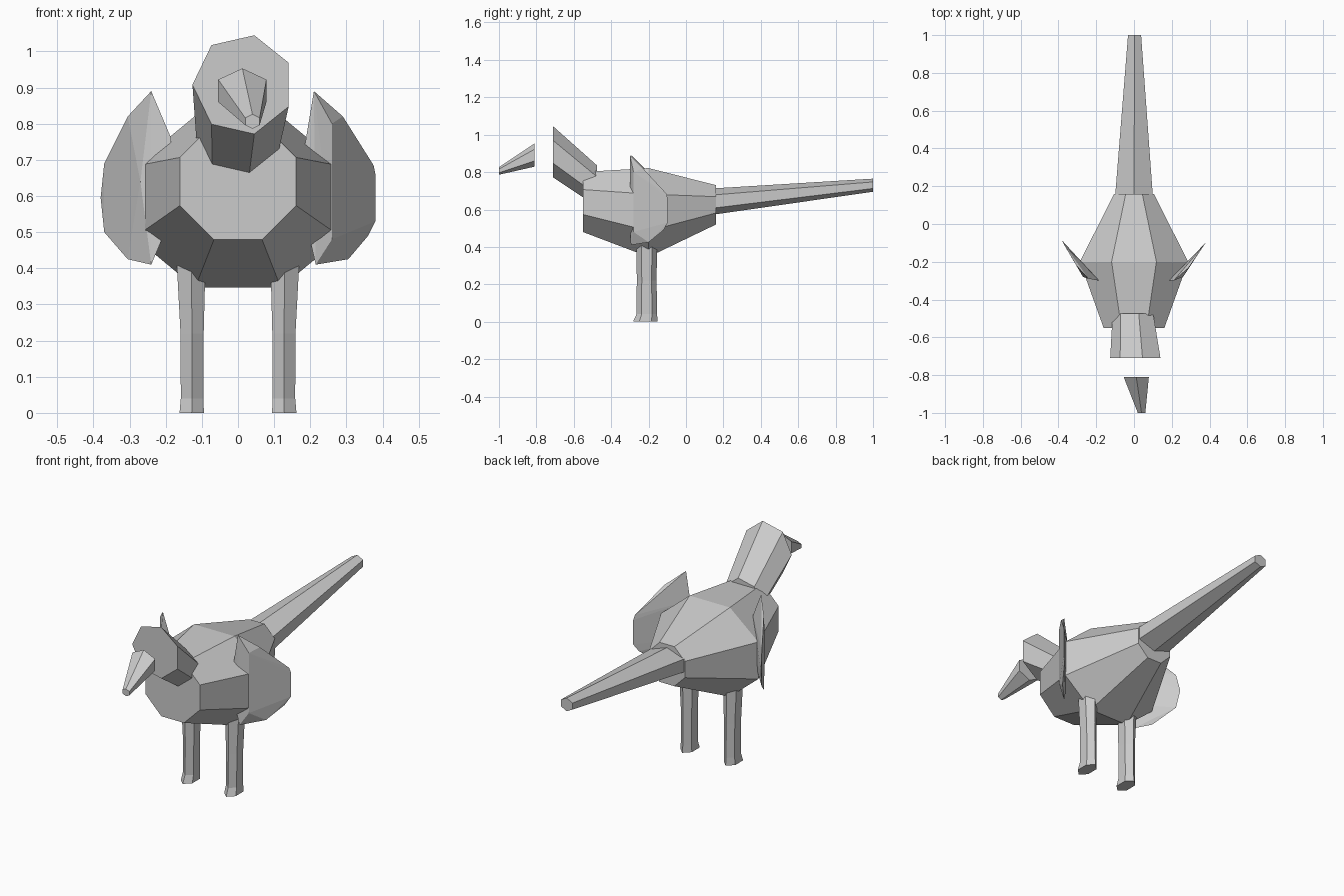
import bpy, bmesh
from math import cos, sin, radians, pi

cube = bpy.data.objects.get("Cube")
if cube:
    bpy.data.objects.remove(cube, do_unlink=True)

grey = bpy.data.materials.new("light_grey")
grey.use_nodes = True
grey.diffuse_color = (0.6, 0.6, 0.6, 1)
grey.node_tree.nodes["Principled BSDF"].inputs["Base Color"].default_value = (0.6, 0.6, 0.6, 1)


def finish(name, bm):
    bmesh.ops.recalc_face_normals(bm, faces=bm.faces)
    mesh = bpy.data.meshes.new(name)
    bm.to_mesh(mesh)
    bm.free()
    mesh.materials.append(grey)
    obj = bpy.data.objects.new(name, mesh)
    bpy.context.collection.objects.link(obj)


def loft(name, sides, start, rings, upright=False):
    """Capped loft; each ring is (position along axis, centre u, centre v, radius u, radius v)."""
    bm = bmesh.new()
    loops = []
    for t, cu, cv, ru, rv in rings:
        loop = []
        for i in range(sides):
            a = radians(start) + 2 * pi * i / sides
            u, v = cu + ru * cos(a), cv + rv * sin(a)
            loop.append(bm.verts.new((u, v, t) if upright else (u, t, v)))
        loops.append(loop)
    for a, b in zip(loops, loops[1:]):
        for i in range(sides):
            j = (i + 1) % sides
            bm.faces.new((a[i], a[j], b[j], b[i]))
    bm.faces.new(loops[0])
    bm.faces.new(loops[-1])
    finish(name, bm)


def hull(name, points):
    bm = bmesh.new()
    for p in points:
        bm.verts.new(p)
    res = bmesh.ops.convex_hull(bm, input=bm.verts)
    loose = {v for v in res["geom_interior"] if isinstance(v, bmesh.types.BMVert)}
    bmesh.ops.delete(bm, geom=list(loose), context="VERTS")
    finish(name, bm)


# Eight-sided body
loft("body", 8, 22.5, [
    (-0.55, 0, 0.64, 0.174, 0.174),
    (-0.20, 0, 0.584, 0.31, 0.257),
    (0.16, 0, 0.625, 0.114, 0.114)])

# Long tapering tail
loft("tail", 6, 90, [(0.15, 0, 0.643, 0.115, 0.07),
                     (1.0, 0.003, 0.73, 0.04, 0.035)])

# Seven-sided sheared head, with a separate beak in front
loft("head", 7, 180, [(-0.71, 0.014, 0.908, 0.14, 0.14),
                      (-0.475, 0, 0.725, 0.113, 0.113)])
loft("beak", 6, 90, [(-1.0, 0.04, 0.806, 0.023, 0.02),
                     (-0.81, 0.012, 0.891, 0.077, 0.062)])

# Legs with slightly flared feet
for side, label in ((1, "left"), (-1, "right")):
    loft(label + "_leg", 6, 90, [
        (0, side * 0.128, -0.217, 0.039, 0.066),
        (0.04, side * 0.127, -0.21, 0.036, 0.055),
        (0.22, side * 0.127, -0.21, 0.037, 0.053),
        (0.44, side * 0.13, -0.21, 0.047, 0.055)], upright=True)

# Wings: half discs with a bulging outer face and a flat front end
hull("left_wing", [
    (0.21, -0.3, 0.89), (0.29, -0.23, 0.82), (0.375, -0.105, 0.685),
    (0.38, -0.098, 0.66), (0.38, -0.098, 0.53), (0.36, -0.12, 0.49),
    (0.305, -0.2, 0.425), (0.215, -0.295, 0.41),
    (0.26, -0.28, 0.8), (0.26, -0.28, 0.48),
    (0.185, -0.3, 0.74), (0.185, -0.3, 0.54)])
hull("right_wing", [
    (-0.24, -0.29, 0.89), (-0.305, -0.22, 0.82), (-0.37, -0.11, 0.69),
    (-0.38, -0.088, 0.595), (-0.37, -0.11, 0.5), (-0.305, -0.22, 0.425),
    (-0.24, -0.29, 0.41), (-0.27, -0.28, 0.64),
    (-0.185, -0.3, 0.76), (-0.185, -0.3, 0.54)])
